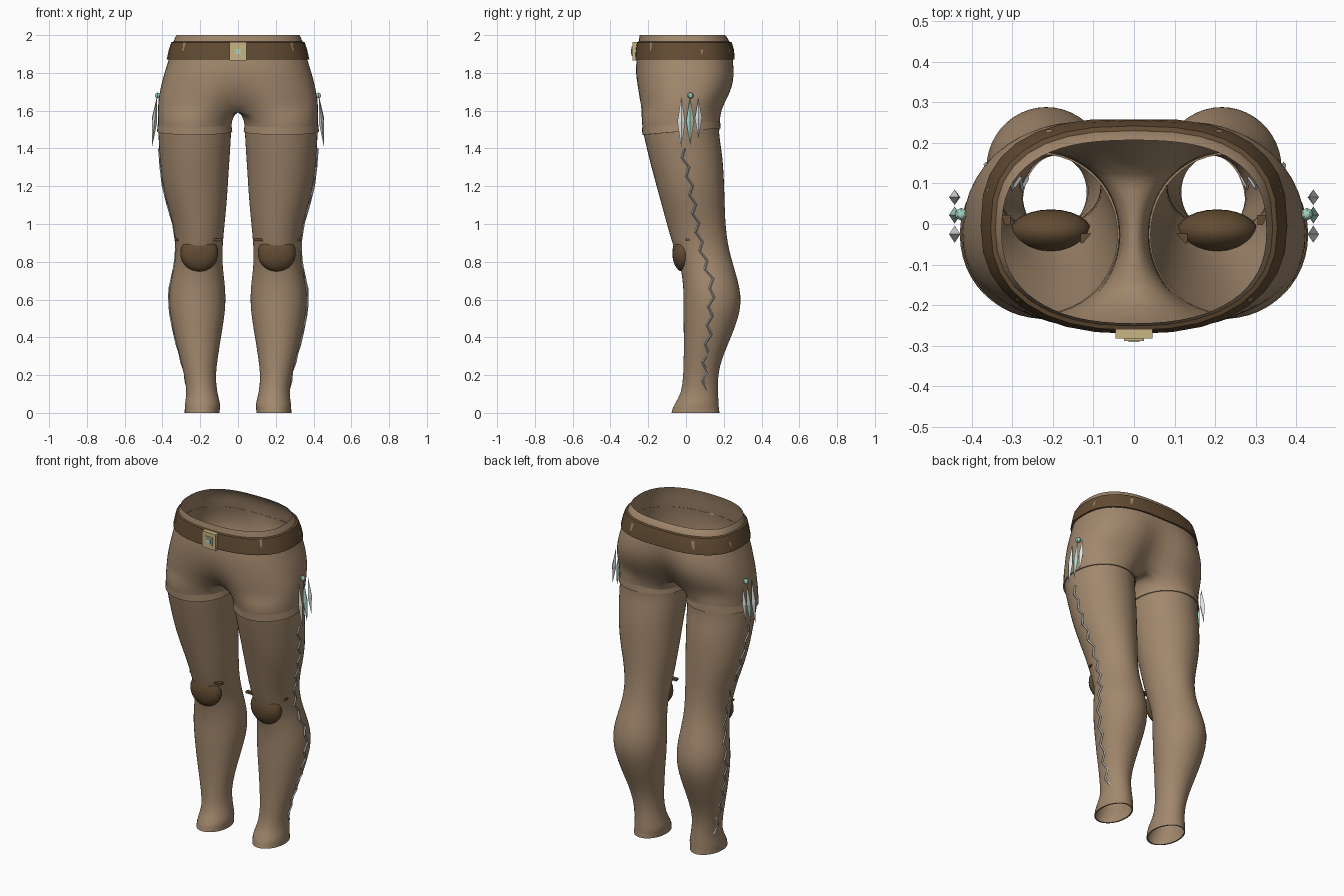
import bpy, bmesh, math
from mathutils import Matrix, Vector

if "Cube" in bpy.data.objects:
    bpy.data.objects.remove(bpy.data.objects["Cube"])


def material(name, rgb):
    m = bpy.data.materials.new(name)
    m.diffuse_color = (*rgb, 1)
    m.use_nodes = True
    m.node_tree.nodes["Principled BSDF"].inputs["Base Color"].default_value = m.diffuse_color
    return m


CLOTH = material("tan cloth", (0.36, 0.245, 0.152))
LEATHER = material("brown leather", (0.125, 0.073, 0.034))
BRASS = material("pale brass", (0.58, 0.46, 0.23))
GREEN = material("green gem", (0.40, 0.68, 0.55))
WHITE = material("pale crystal", (0.76, 0.79, 0.78))
SILVER = material("silver thread", (0.56, 0.57, 0.57))

# Leg sections: z, inner x, outer x, front y, back y
LEG = [(0.01, .10, .28, -.075, .175), (.045, .09, .285, -.065, .175),
       (.10, .11, .27, -.025, .17), (.20, .12, .285, -.015, .168),
       (.30, .105, .31, -.013, .195), (.40, .09, .337, -.013, .24),
       (.50, .072, .357, -.015, .278), (.58, .065, .368, -.015, .294),
       (.66, .066, .365, -.015, .287), (.75, .078, .345, -.025, .262),
       (.82, .083, .332, -.045, .24), (.90, .08, .33, -.075, .222),
       (1.0, .07, .345, -.103, .21), (1.1, .06, .375, -.13, .207),
       (1.2, .053, .40, -.158, .204), (1.3, .047, .412, -.185, .2),
       (1.4, .04, .42, -.21, .19), (1.48, .035, .424, -.228, .175),
       (1.55, .035, .426, -.24, .182)]
# Hip sections: z, half width, front y, back y, front dip, back dip
HIP = [(1.61, .426, -.255, .205, .10, .10), (1.66, .423, -.262, .232, .05, .085),
       (1.72, .412, -.267, .258, .02, .065), (1.78, .397, -.27, .268, .005, .04),
       (1.84, .378, -.267, .262, 0, .018), (1.88, .366, -.26, .25, 0, 0),
       (1.94, .352, -.256, .242, 0, 0), (1.98, .338, -.25, .225, 0, 0),
       (2.0, .328, -.246, .208, 0, 0)]
OUT, INN = 17, 7


def section(table, z):
    for lo, hi in zip(table, table[1:]):
        if z <= hi[0]:
            f = max(0, (z - lo[0]) / (hi[0] - lo[0]))
            return [a + (b - a) * f for a, b in zip(lo, hi)]
    return list(table[-1])


def leg_point(z, t, off=0):
    _, x0, x1, y0, y1 = section(LEG, z)
    return Vector(((x0 + x1) / 2 + ((x1 - x0) / 2 + off) * math.cos(t),
                   (y0 + y1) / 2 + ((y1 - y0) / 2 + off) * math.sin(t), z))


def hip_ring(z, off=0):
    _, a, y0, y1, df, db = section(HIP, z)
    pts = []
    for i in range(OUT):
        t = math.pi * (i / (OUT - 1) - .5)
        c, s = max(0, math.cos(t)), math.sin(t)
        e = .85 if s < 0 else .77
        x = (a + off) * c ** e if 0 < i < OUT - 1 else 0
        y = (y0 + y1) / 2 + ((y1 - y0) / 2 + off) * math.copysign(abs(s) ** e, s)
        g = math.exp(-(x / .085) ** 2)
        pts.append(Vector((x, y + g * (df if s < 0 else -db), z)))
    return pts


def leg_ring(z):
    w = math.radians(130)
    outer = [-w + 2 * w * i / (OUT - 1) for i in range(OUT)]
    inner = [w + (2 * math.pi - 2 * w) * (i + 1) / (INN + 1) for i in range(INN)]
    return [leg_point(z, t) for t in outer + inner]


def loft(bm, rings, closed=True):
    rows = [[bm.verts.new(p) for p in r] for r in rings]
    skin(bm, rows, closed)
    return rows


def skin(bm, rows, closed):
    for lo, hi in zip(rows, rows[1:]):
        n = len(lo)
        for i in range(n if closed else n - 1):
            j = (i + 1) % n
            bm.faces.new((lo[i], lo[j], hi[j], hi[i]))


def finish(bm, name, mat, mirror=True, subdiv=0, smooth=True):
    me = bpy.data.meshes.new(name)
    bm.to_mesh(me)
    bm.free()
    ob = bpy.data.objects.new(name, me)
    bpy.context.collection.objects.link(ob)
    me.materials.append(mat)
    for p in me.polygons:
        p.use_smooth = smooth
    if mirror:
        m = ob.modifiers.new("mirror", 'MIRROR')
        m.use_clip = True
        m.merge_threshold = .0005
    if subdiv:
        s = ob.modifiers.new("subdivision", 'SUBSURF')
        s.levels = s.render_levels = subdiv
    return ob


def sharpen(ob):
    bpy.ops.object.select_all(action='DESELECT')
    bpy.context.view_layer.objects.active = ob
    ob.select_set(True)
    bpy.ops.object.shade_smooth_by_angle(angle=math.radians(40))


# Trousers: leg tube, crotch bridge, then open half of the hips
bm = bmesh.new()
legs = loft(bm, [leg_ring(r[0]) for r in LEG])
base = hip_ring(1.61)
bridge = [base[-1].lerp(base[0], (i + 1) / (INN + 1)) for i in range(INN)]
crotch = [bm.verts.new(p) for p in base + bridge]
skin(bm, [legs[-1], crotch], True)
hips = [[bm.verts.new(p) for p in hip_ring(r[0])] for r in HIP[1:]]
skin(bm, [crotch[:OUT]] + hips, False)
finish(bm, "trousers", CLOTH, subdiv=1)

# Belt with turned-in edges
bm = bmesh.new()
loft(bm, [hip_ring(z, o) for z, o in
          ((1.87, -.002), (1.87, .009), (1.92, .010), (1.962, .009), (1.966, -.001))], False)
sharpen(finish(bm, "belt", LEATHER))

# Worn patches where cloth shows through the belt
for name, i, f, w, z0, z1 in (("front_patch", 4, .3, .3, 1.915, 1.962),
                              ("side_patch", 9, .2, .25, 1.90, 1.925),
                              ("back_patch", 13, .3, .35, 1.90, 1.945)):
    bm = bmesh.new()
    low, high = hip_ring(z0, .0125), hip_ring(z1, .0125)
    a, b = f, f + w
    bm.faces.new([bm.verts.new(p) for p in (
        low[i].lerp(low[i + 1], a), low[i].lerp(low[i + 1], (a + b) / 2),
        high[i].lerp(high[i + 1], b), high[i].lerp(high[i + 1], a))])
    finish(bm, name, CLOTH, smooth=False)


def box(name, mat, center, size, mirror=False):
    bm = bmesh.new()
    bmesh.ops.create_cube(bm, size=1, matrix=Matrix.Translation(center) @ Matrix.Diagonal((*size, 1)))
    finish(bm, name, mat, mirror, smooth=False)


# Buckle
box("buckle_plate", BRASS, (0, -.271, 1.914), (.092, .022, .098))
box("buckle_rim", BRASS, (0, -.284, 1.914), (.05, .008, .05))
box("buckle_gem", GREEN, (0, -.288, 1.914), (.026, .006, .026))


# Thigh hem and foot hem: cloth lips that fade into the leg above
def hem(name, z0, height, tilt, off):
    bm = bmesh.new()
    rings = []
    for dz, o in ((0, -.006), (0, off), (height, -.001)):
        ring = []
        for i in range(48):
            t = 2 * math.pi * i / 48
            z = z0 + tilt * (math.sin(t) + 1) / 2 + dz
            ring.append(leg_point(max(z, .01), t, o) + Vector((0, 0, min(0, z - .01))))
        rings.append(ring)
    loft(bm, rings)
    sharpen(finish(bm, name, CLOTH))


hem("thigh_hem", 1.472, .04, .035, .005)
hem("foot_hem", 0.0, .03, 0, .002)


def ball(name, mat, center, radii, u=24, v=14, tilt=0, smooth=True):
    bm = bmesh.new()
    mx = Matrix.Translation(center) @ Matrix.Rotation(tilt, 4, 'Y') @ Matrix.Diagonal((*radii, 1))
    bmesh.ops.create_uvsphere(bm, u_segments=u, v_segments=v, radius=1, matrix=mx)
    finish(bm, name, mat, smooth=smooth)


# Knee pads and the strap ends showing beside them
ball("knee_pad", LEATHER, (.205, -.018, .845), (.1, .054, .097))
box("knee_strap_inner", LEATHER, (.108, -.035, .917), (.048, .024, .012), True)
box("knee_strap_outer", LEATHER, (.316, .01, .917), (.022, .024, .012), True)

# Hanging crystals and bead at each hip
ball("bead", GREEN, (.426, .024, 1.68), (.016, .016, .016), 6, 6, 0, False)
for name, mat, y, z, h, w in (("front_crystal", WHITE, -.025, 1.54, .135, .021),
                              ("middle_crystal", GREEN, .022, 1.545, .13, .021),
                              ("back_crystal", WHITE, .066, 1.56, .108, .019)):
    ball(name, mat, (.442, y, z), (.014, w, h), 4, 2, -.1, False)

# Zigzag thread down the outside of each leg, sunk deeper on the left
PATH = [(1.4, -.02), (1.25, .015), (1.1, .04), (.92, .07), (.8, .1), (.68, .14),
        (.55, .13), (.4, .12), (.28, .1), (.12, .1)]
R = .006
for name, side, off in (("right_zigzag_thread", 1, .002), ("left_zigzag_thread", -1, -.002)):
    points = []
    for i in range(27):
        z = 1.4 - 1.28 * i / 26
        for (za, ya), (zb, yb) in zip(PATH, PATH[1:]):
            if zb - 1e-6 <= z <= za + 1e-6:
                y = ya + (yb - ya) * (za - z) / (za - zb)
        y += .013 * (-1) ** i
        _, _, _, y0, y1 = section(LEG, z)
        s = max(-1, min(1, (y - (y0 + y1) / 2) / ((y1 - y0) / 2)))
        p = leg_point(z, math.asin(s), off)
        points.append(Vector((side * p.x, p.y, p.z)))
    bm = bmesh.new()
    loft(bm, [[p + Vector((R * math.cos(k * math.pi / 2), R * math.sin(k * math.pi / 2), 0))
               for k in range(4)] for p in reversed(points)])
    finish(bm, name, SILVER, mirror=False, smooth=False)
